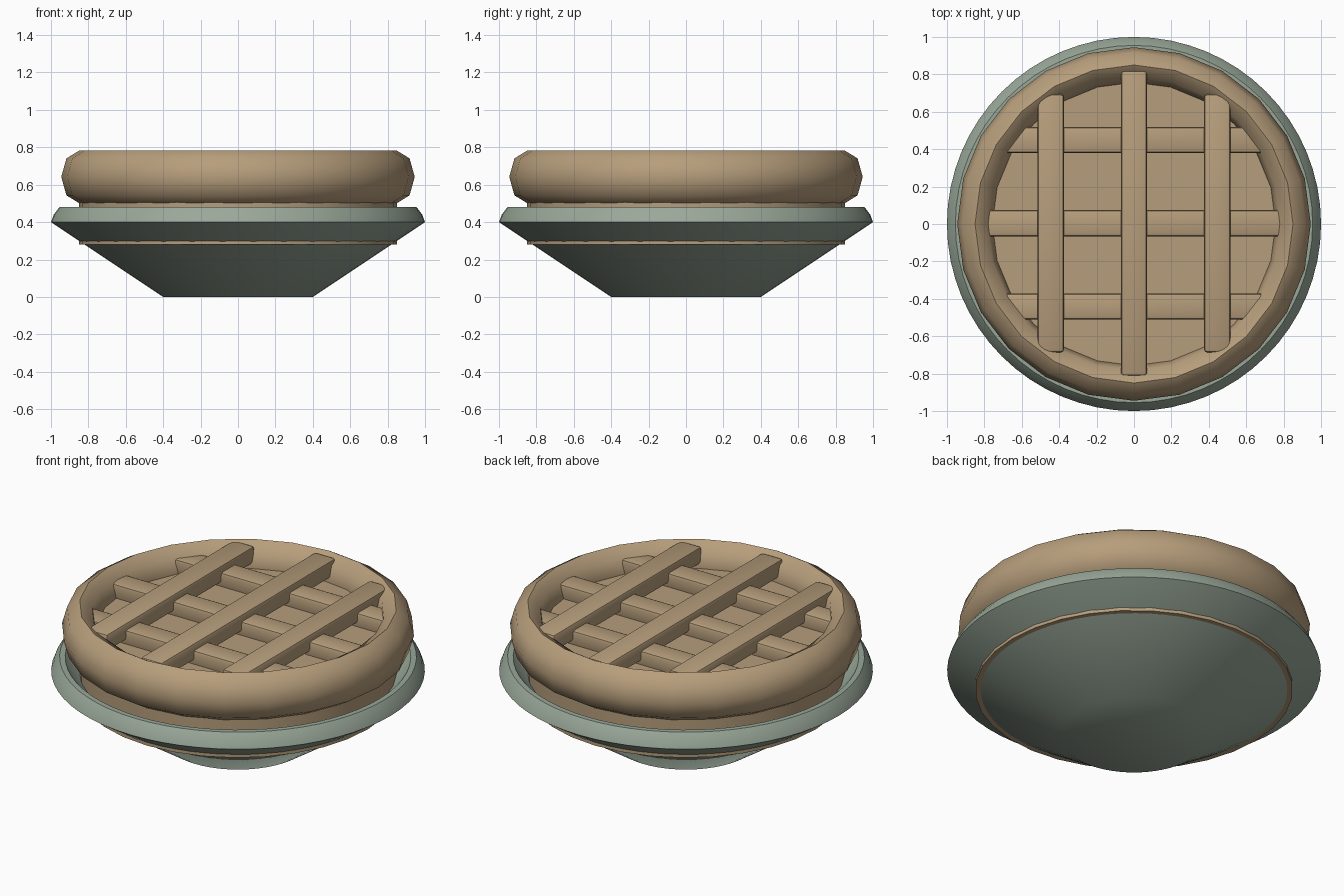
import bpy, bmesh, math

if "Cube" in bpy.data.objects:
    bpy.data.objects.remove(bpy.data.objects["Cube"])


def material(name, rgb):
    m = bpy.data.materials.new(name)
    m.diffuse_color = (*rgb, 1)
    m.use_nodes = True
    m.node_tree.nodes["Principled BSDF"].inputs["Base Color"].default_value = m.diffuse_color
    return m


pastry = material("baked pastry", (0.47, 0.34, 0.2))
enamel = material("grey green enamel", (0.32, 0.39, 0.32))


def finish(name, bm, mat, angle):
    bmesh.ops.recalc_face_normals(bm, faces=bm.faces)
    me = bpy.data.meshes.new(name)
    bm.to_mesh(me)
    bm.free()
    me.materials.append(mat)
    ob = bpy.data.objects.new(name, me)
    bpy.context.collection.objects.link(ob)
    bpy.ops.object.select_all(action='DESELECT')
    ob.select_set(True)
    bpy.context.view_layer.objects.active = ob
    bpy.ops.object.shade_smooth_by_angle(angle=math.radians(angle))
    return ob


def lathe(name, profile, segments, mat, angle, closed=False):
    """Spin an (r, z) profile around z; open profiles get capped ends."""
    bm = bmesh.new()
    rings = []
    for i in range(segments):
        a = 2 * math.pi * i / segments
        rings.append([bm.verts.new((r * math.cos(a), r * math.sin(a), z))
                      for r, z in profile])
    n = len(profile)
    for i in range(segments):
        a, b = rings[i], rings[(i + 1) % segments]
        for j in range(n if closed else n - 1):
            k = (j + 1) % n
            bm.faces.new((a[j], b[j], b[k], a[k]))
    if not closed:
        bm.faces.new([r[0] for r in rings])
        bm.faces.new([r[-1] for r in rings])
    return finish(name, bm, mat, angle)


def strip(name, centre, size):
    """Pastry strip with softened edges."""
    bm = bmesh.new()
    bmesh.ops.create_cube(bm, size=1)
    for v in bm.verts:
        v.co = [c + p * s for c, p, s in zip(centre, v.co, size)]
    bmesh.ops.bevel(bm, geom=list(bm.edges), offset=0.016, segments=2,
                    profile=0.5, affect='EDGES')
    finish(name, bm, pastry, 40)


# Dish with a flared side and a thick lip
lathe("dish", [(0.4, 0), (1.0, 0.4), (0.985, 0.44), (0.955, 0.48),
               (0.925, 0.48), (0.86, 0.4), (0.4, 0.08)], 64, enamel, 35)

# Pie body
lathe("filling", [(0.85, 0.28), (0.85, 0.65)], 32, pastry, 30)

# Rolled crust ring
crust = [(0.85 + 0.095 * math.cos(i * math.pi / 4),
          0.642 + 0.14 * math.sin(i * math.pi / 4)) for i in range(8)]
lathe("crust_ring", crust, 24, pastry, 60, closed=True)

# Woven lattice: lower strips across, upper strips front to back
for i, p in enumerate((-0.445, 0, 0.445)):
    half = 0.815 if p == 0 else 0.69
    strip(f"lower_strip_{i}", (0, p + 0.004, 0.68), (2 * half, 0.14, 0.1))
    strip(f"upper_strip_{i}", (p, 0.004, 0.72), (0.14, 2 * half, 0.1))
